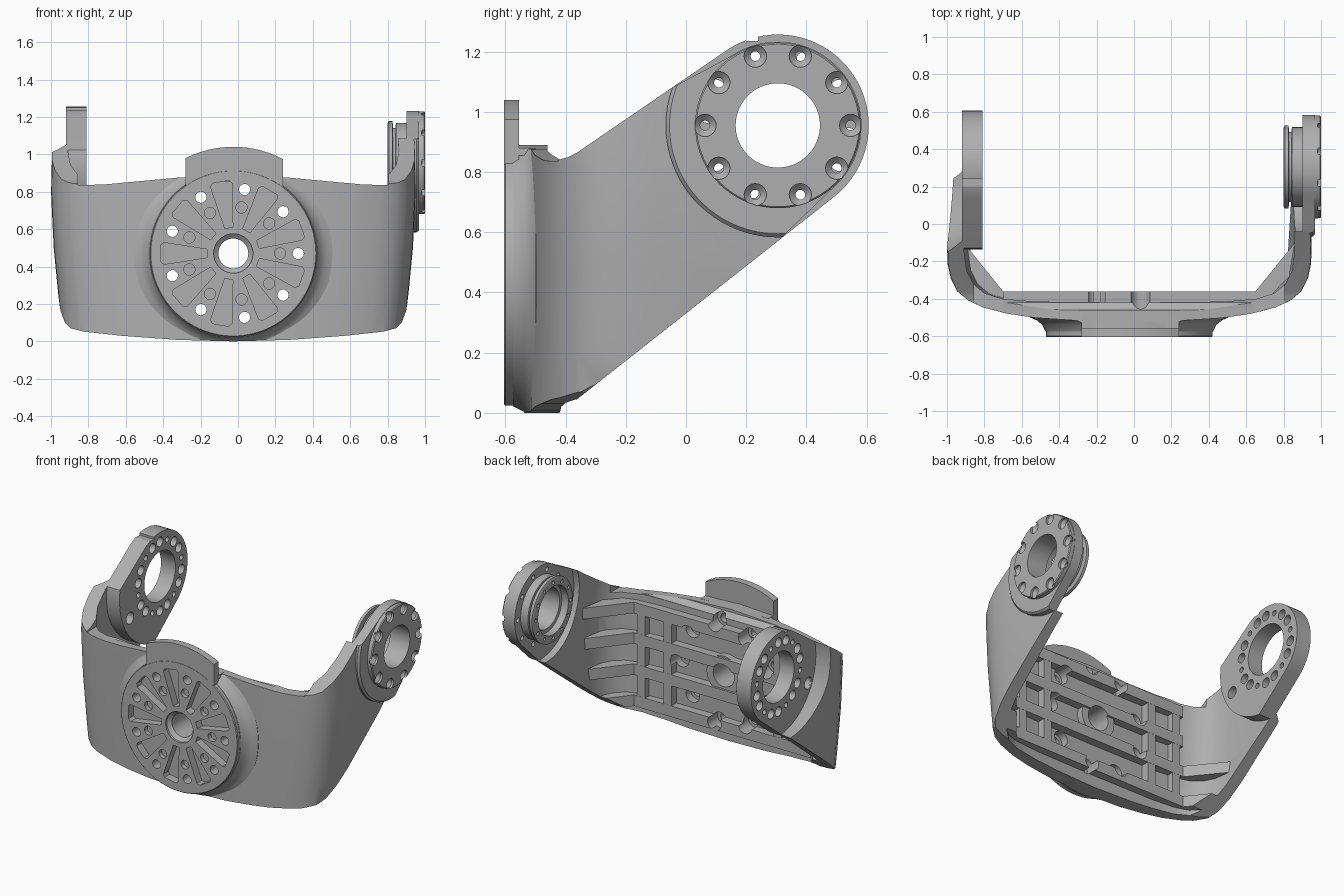
import bpy, bmesh
from math import sin, cos, pi, radians

old = bpy.data.objects.get("Cube")
if old:
    bpy.data.objects.remove(old, do_unlink=True)

grey = bpy.data.materials.new("machined grey")
grey.use_nodes = True
grey.diffuse_color = (0.43, 0.43, 0.43, 1)
grey.node_tree.nodes["Principled BSDF"].inputs["Base Color"].default_value = (0.43, 0.43, 0.43, 1)

MID = -0.025            # middle of the bracket in x
PIVOT = (0.305, 0.955)  # y, z of the arm pivots
FACE = (MID, 0.47)      # x, z of the front flange


def make(name, rings):
    """Skin a stack of equal rings of points and cap both ends."""
    bm = bmesh.new()
    rows = [[bm.verts.new(p) for p in ring] for ring in rings]
    n = len(rows[0])
    for a, b in zip(rows, rows[1:]):
        for i in range(n):
            j = (i + 1) % n
            bm.faces.new((a[i], a[j], b[j], b[i]))
    bm.faces.new(rows[0])
    bm.faces.new(rows[-1])
    bmesh.ops.recalc_face_normals(bm, faces=bm.faces)
    me = bpy.data.meshes.new(name)
    bm.to_mesh(me)
    bm.free()
    me.materials.append(grey)
    ob = bpy.data.objects.new(name, me)
    bpy.context.collection.objects.link(ob)
    return ob


def place(axis, t, u, v):
    return {"x": (t, u, v), "y": (u, t, v), "z": (u, v, t)}[axis]


def prism(name, axis, pts, a, b):
    return make(name, [[place(axis, t, u, v) for u, v in pts] for t in (a, b)])


def turned(name, axis, centre, profile, n=72):
    """Solid of revolution; profile holds (radius, position on axis)."""
    ang = [2 * pi * i / n for i in range(n)]
    return make(name, [[place(axis, t, centre[0] + r * cos(q), centre[1] + r * sin(q))
                        for q in ang] for r, t in profile])


def around(centre, r, count, start=0):
    for i in range(count):
        q = start + 2 * pi * i / count
        yield centre[0] + r * cos(q), centre[1] + r * sin(q)


def box(name, lo, hi):
    return prism(name, "z", [(lo[0], lo[1]), (hi[0], lo[1]), (hi[0], hi[1]), (lo[0], hi[1])], lo[2], hi[2])


def combine(target, tools, op="DIFFERENCE", keep=False):
    """Boolean a group of separate tool solids into the target."""
    tool = tools[0]
    if len(tools) > 1:
        bm = bmesh.new()
        for t in tools:
            bm.from_mesh(t.data)
        bm.to_mesh(tool.data)
        bm.free()
    mod = target.modifiers.new("cut", "BOOLEAN")
    mod.operation, mod.solver, mod.object = op, "EXACT", tool
    bpy.context.view_layer.update()
    dg = bpy.context.evaluated_depsgraph_get()
    me = bpy.data.meshes.new_from_object(target.evaluated_get(dg))
    target.modifiers.clear()
    target.data = me
    if not keep:
        for t in tools:
            bpy.data.objects.remove(t, do_unlink=True)


def mirrored(half):
    """Close a half outline (x >= 0) about the middle plane."""
    return [(MID + x, y) for x, y in half] + [(MID - x, y) for x, y in reversed(half) if x > 0]


def arm_end(r):
    """Rounded end of an arm in side view."""
    return [(PIVOT[0] + r * cos(radians(q)), PIVOT[1] + r * sin(radians(q))) for q in range(-51, 126, 5)]


# Outline helpers: side silhouette of the arms, front silhouette of the shell
side = [(-0.7, -0.05), (-0.46, -0.032)] + arm_end(0.302) + [
    (-0.36, 0.866), (-0.39, 0.85), (-0.42, 0.842), (-0.45, 0.86), (-0.48, 0.89), (-0.7, 0.9)]
side_shape = prism("side_outline", "x", side, -1.3, 1.3)
front = mirrored([(0, 0), (0.3, 0.008), (0.6, 0.03), (0.8, 0.052), (0.87, 0.07), (0.9, 0.1), (0.922, 0.14),
                  (0.955, 0.25), (1.2, 0.3), (1.2, 1.4), (0.84, 1.4), (0.83, 0.836), (0.7, 0.838),
                  (0.3, 0.875), (0, 0.89)])
front_shape = prism("front_outline", "y", front, -0.8, 0.8)

# U-shaped shell
plan = [(0, -0.52), (0.3, -0.515), (0.5, -0.502), (0.65, -0.48), (0.78, -0.447), (0.86, -0.41),
        (0.92, -0.36), (0.955, -0.29), (0.972, -0.21), (0.975, -0.1), (0.96, 0.15), (0.93, 0.63),
        (0.88, 0.63), (0.887, -0.15), (0.872, -0.25), (0.835, -0.32), (0.775, -0.37), (0.68, -0.4),
        (0.5, -0.415), (0, -0.42)]
loop = plan + [(-x, y) for x, y in reversed(plan[1:-1])]
shell = make("yoke_shell", [[(MID + x * s, y, z) for x, y in loop]
                            for z, s in ((-0.06, 0.925), (0.2, 0.955), (0.5, 0.985), (0.8, 1), (1.3, 0.99))])

# Stiffening ribs: the lower pair ends in gussets on both sides, the upper pair on one
gusset = [(0.5, -0.45), (0.72, -0.42), (0.855, -0.28), (0.885, -0.1), (0.675, -0.36)]
full = mirrored(gusset)
one_sided = [(MID + x, y) for x, y in gusset] + [(MID - 0.675, -0.36), (MID - 0.675, -0.43), (MID - 0.5, -0.45)]
ribs = [prism("rib", "z", pts, z - 0.038, z + 0.038)
        for z, pts in ((0.12, full), (0.335, full), (0.55, one_sided), (0.76, one_sided))]
combine(shell, ribs, "UNION")
posts = [box("post", (MID + x - 0.03, -0.45, 0.11), (MID + x + 0.03, -0.361, 0.77))
         for x in (-0.62, -0.42, 0.42, 0.62)]
combine(shell, posts, "UNION")
bore_boss = turned("boss", "y", FACE, [(0.13, -0.45), (0.13, -0.375)])
combine(shell, [bore_boss], "UNION")
combine(shell, [side_shape], "INTERSECT", keep=True)
combine(shell, [front_shape], "INTERSECT", keep=True)

# Clear the arm ends for the pivot parts
combine(shell, [turned("clear_l", "x", PIVOT, [(0.368, 0.5), (0.368, 1.2)]),
                turned("clear_r", "x", PIVOT, [(0.4, -0.5), (0.4, -0.91), (0.46, -1.0), (0.46, -1.2)])])

# Front flange: flare clipped to the shell outline, then the full disc
flange = turned("front_flange", "y", FACE,
                [(0.53, -0.46), (0.53, -0.5), (0.495, -0.515), (0.465, -0.54), (0.448, -0.575)], 96)
combine(flange, [front_shape], "INTERSECT", keep=True)
combine(flange, [turned("disc", "y", FACE, [(0.446, -0.56), (0.446, -0.6), (0.441, -0.605)], 96)], "UNION")

# Locating tab above the flange
tab_arc = [(x / 100, FACE[1] + (0.57 ** 2 - (x / 100 - MID) ** 2) ** 0.5) for x in range(24, -29, -4)]
tab = prism("top_tab", "y", [(-0.28, 0.72), (0.24, 0.72)] + tab_arc, -0.604, -0.555)
combine(tab, [turned("clear", "y", FACE, [(0.42, -0.8), (0.42, -0.2)])])
tab_base = box("tab_base", (-0.28, -0.57, 0.855), (0.24, -0.5, 0.88))

# Flange pockets between the spokes
pockets = []
for k in range(9):
    q = radians(20 + 40 * k)
    pts = [(0.14, -0.022), (0.37, -0.058), (0.388, -0.045), (0.388, 0.045), (0.37, 0.058), (0.14, 0.022)]
    pockets.append(prism("pocket", "y", [(FACE[0] + r * cos(q) - w * sin(q), FACE[1] + r * sin(q) + w * cos(q))
                                         for r, w in pts], -0.7, -0.55))
pockets += [turned("blind", "y", c, [(0.03, -0.7), (0.03, -0.575)], 20) for c in around(FACE, 0.25, 9)]
combine(flange, pockets)

# Bolt holes and centre bore through flange and shell
for part in (flange, shell):
    holes = [turned("bolt", "y", c, [(0.03, -0.8), (0.03, -0.47), (0.052, -0.47), (0.052, -0.2)], 24)
             for c in around(FACE, 0.347, 9)]
    holes.append(turned("bore", "y", FACE, [(0.105, -0.8), (0.105, -0.59), (0.08, -0.57), (0.08, -0.2)], 40))
    combine(part, holes)

# Left pivot hub: pad, outer disc, and grooved inner spigot
pad = turned("left_pad", "x", PIVOT, [(0.372, 0.9), (0.372, 0.955), (0.36, 0.968)])
combine(pad, [side_shape], "INTERSECT", keep=True)
pad_end = arm_end(0.278) + [(-0.15, 1.025), (-0.3, 0.5), (0.2, 0.47)]
combine(pad, [prism("pad_outline", "x", pad_end, 0.5, 1.2)], "INTERSECT")
hub = turned("left_hub", "x", PIVOT,
             [(0.21, 0.8), (0.222, 0.806), (0.222, 0.826), (0.187, 0.83), (0.187, 0.842), (0.213, 0.844),
              (0.213, 0.92), (0.275, 0.92), (0.275, 0.994), (0.27, 1.0)])
for part in (pad, hub):
    cuts = [turned("bore", "x", PIVOT, [(0.165, 0.7), (0.165, 0.85), (0.14, 0.85), (0.14, 1.1)])]
    cuts += [turned("bolt", "x", c, [(0.016, 0.88), (0.016, 0.965), (0.037, 0.985), (0.037, 1.1)], 24)
             for c in around(PIVOT, 0.242, 10)]
    cuts += [turned("pin", "x", c, [(0.012, 0.7), (0.012, 0.82)], 12) for c in around(PIVOT, 0.19, 12)]
    combine(part, cuts)

# Right pivot ring with bolt circle and notch
ring = turned("right_ring", "x", PIVOT, [(0.44, -0.92), (0.44, -0.81)])
combine(ring, [side_shape], "INTERSECT", keep=True)
cuts = [turned("bore", "x", PIVOT, [(0.17, -1.1), (0.17, -0.7)])]
for i, c in enumerate(around(PIVOT, 0.238, 18, radians(10))):
    r = 0.033 if i % 3 else 0.018
    cuts.append(turned("bolt", "x", c, [(r, -1.1), (r, -0.7)], 20))
cuts.append(turned("dowel", "x", (-0.02, 0.79), [(0.04, -1.1), (0.04, -0.7)], 24))
cuts.append(box("notch", (-1.1, 0.2, 1.235), (-0.7, 0.24, 1.4)))
combine(ring, cuts)

# Tidy helpers and shade
for ob in (side_shape, front_shape):
    bpy.data.objects.remove(ob, do_unlink=True)
bpy.ops.object.select_all(action="DESELECT")
for ob in (shell, flange, tab, tab_base, pad, hub, ring):
    ob.select_set(True)
bpy.context.view_layer.objects.active = shell
bpy.ops.object.shade_smooth_by_angle(angle=radians(30))
